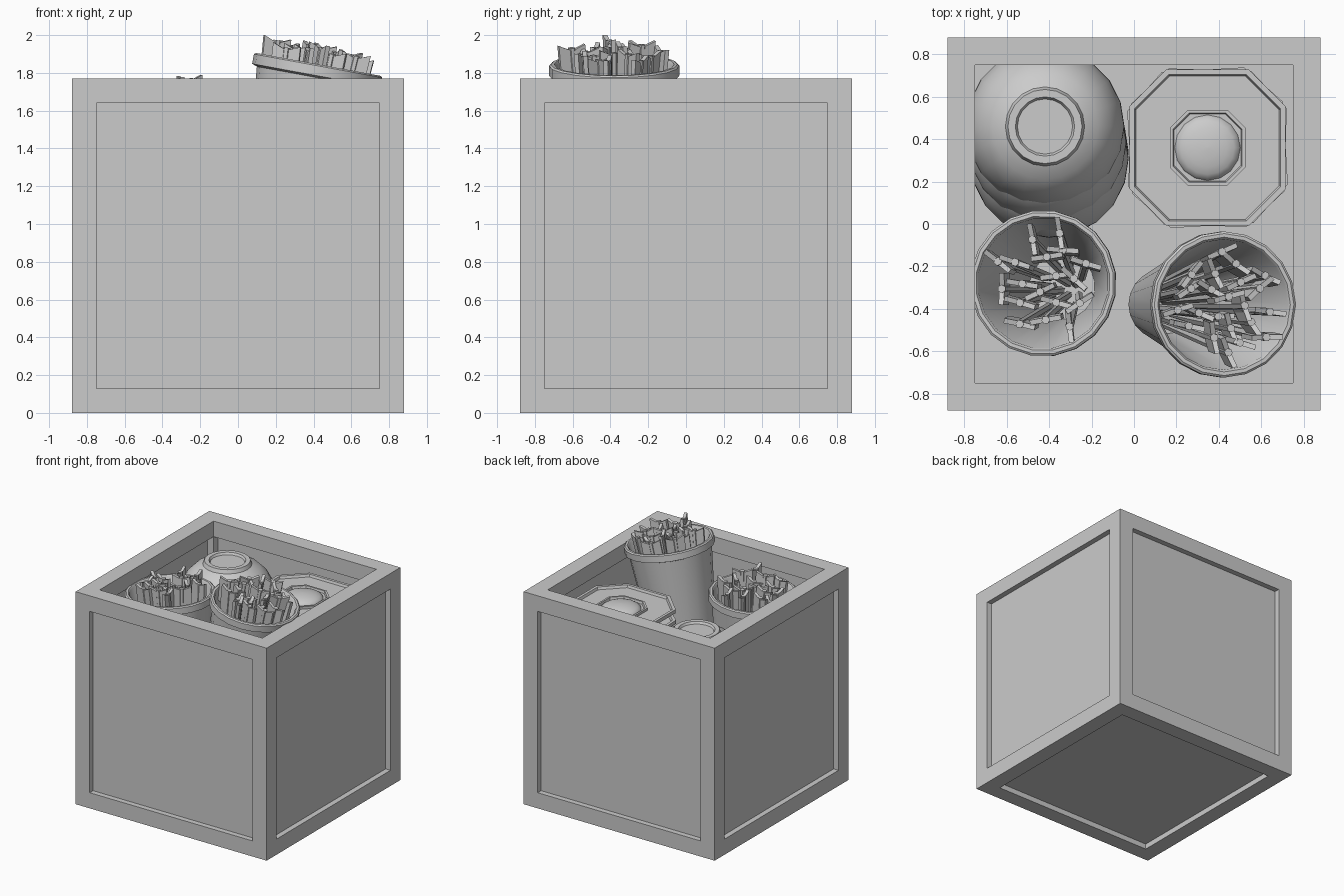
import bpy, bmesh, math, random
from mathutils import Matrix, Vector

if "Cube" in bpy.data.objects:
    bpy.data.objects.remove(bpy.data.objects["Cube"])

random.seed(4)


def make(name, bm, mat=None, smooth=False):
    bmesh.ops.recalc_face_normals(bm, faces=bm.faces)
    me = bpy.data.meshes.new(name)
    bm.to_mesh(me)
    bm.free()
    ob = bpy.data.objects.new(name, me)
    bpy.context.collection.objects.link(ob)
    if mat is not None:
        ob.matrix_world = mat
    if smooth:
        bpy.ops.object.select_all(action='DESELECT')
        ob.select_set(True)
        bpy.context.view_layer.objects.active = ob
        bpy.ops.object.shade_smooth_by_angle(angle=math.radians(35))
    return ob


def add_box(bm, lo, hi):
    lo, hi = Vector(lo), Vector(hi)
    m = Matrix.Translation((lo + hi) / 2) @ Matrix.Diagonal((*(hi - lo), 1))
    bmesh.ops.create_cube(bm, size=1, matrix=m)


def loft(bm, rings, close_ends=True):
    """Skin a list of point rings; cap both ends."""
    vs = [[bm.verts.new(p) for p in r] for r in rings]
    n = len(vs[0])
    for a, b in zip(vs, vs[1:]):
        for i in range(n):
            bm.faces.new((a[i], a[(i + 1) % n], b[(i + 1) % n], b[i]))
    if close_ends:
        bm.faces.new(vs[0])
        bm.faces.new(vs[-1])


def circle(r, z, n=20):
    return [(r * math.cos(2 * math.pi * i / n), r * math.sin(2 * math.pi * i / n), z)
            for i in range(n)]


def octagon(r, z):
    # square with its corners cut off
    c = r * 0.53
    return [(r, -c, z), (r, c, z), (c, r, z), (-c, r, z),
            (-r, c, z), (-r, -c, z), (-c, -r, z), (c, -r, z)]


# crate frame: square beams along all twelve edges
O, I, H, T = 0.88, 0.75, 1.77, 0.13
bm = bmesh.new()
for sx in (-1, 1):
    for sy in (-1, 1):
        x, y = sorted((sx * I, sx * O)), sorted((sy * I, sy * O))
        add_box(bm, (x[0], y[0], 0), (x[1], y[1], H))
for z in (0, H - T):
    for s in (-1, 1):
        a = sorted((s * I, s * O))
        add_box(bm, (-I, a[0], z), (I, a[1], z + T))
        add_box(bm, (a[0], -I, z), (a[1], I, z + T))
make("crate_frame", bm)

# recessed panels on four sides and the bottom
bm = bmesh.new()
for s in (-1, 1):
    a = sorted((s * 0.805, s * 0.835))
    add_box(bm, (-I, a[0], T), (I, a[1], H - T))
    add_box(bm, (a[0], -I, T), (a[1], I, H - T))
add_box(bm, (-I, -I, 0.045), (I, I, 0.075))
make("crate_panels", bm)

# stack of upturned bowls, leaning a little
BOWL = [(.01, -.018), (.13, -.018), (.14, 0), (.175, 0), (.187, -.03), (.25, -.06),
        (.31, -.12), (.352, -.2), (.373, -.29), (.375, -.35),
        (.35, -.35), (.335, -.22), (.27, -.11), (.15, -.06), (.01, -.06)]
for k in range(9):
    bm = bmesh.new()
    loft(bm, [circle(r, z) for r, z in BOWL])
    drop = min(k, 2)
    pos = (-.42 + .01 * drop, .46 - .075 * drop + .03 * (k > 3), 1.645 - .145 * k)
    make(f"bowl_{k + 1}", bm, Matrix.Translation(pos), True)

# stack of octagonal plates with a raised lip and a round central boss
PLATE = [(.01, -.05), (.34, -.05), (.368, -.03), (.368, 0), (.345, 0), (.338, -.02),
         (.178, -.02), (.178, 0), (.163, 0), (.158, -.02), (.01, -.02)]
for k in range(15):
    bm = bmesh.new()
    loft(bm, [octagon(r, z) for r, z in PLATE])
    loft(bm, [circle(.155 * math.cos(t), -.02 + .05 * math.sin(t), 16)
              for t in [i * math.pi / 2 / 5.1 for i in range(6)]])
    turn = 0 if k == 0 else (0.06 if k % 2 else -0.03)
    m = Matrix.Translation((.347, .36, 1.59 - .1 * k)) @ Matrix.Rotation(turn, 4, 'Z')
    make(f"plate_{k + 1}", bm, m, True)


def tub(name, rim, axis, length, r_base, count, low, high):
    """Tapered tub with its rim centre at rim, filled with flat vaned rods."""
    mat = Matrix.Translation(rim) @ Vector(axis).to_track_quat('Z', 'Y').to_matrix().to_4x4()
    R = .325
    k = (R - r_base) / length
    bm = bmesh.new()
    loft(bm, [circle(r, z) for r, z in [
        (.01, -length), (r_base, -length), (R - .07 * k, -.07), (.345, -.06), (.345, -.008),
        (.335, 0), (.318, 0), (.308, -.012), (r_base - .025, -length + .03),
        (.01, -length + .03)]])
    make(name, bm, mat, True)
    bm = bmesh.new()
    for i in range(count):
        # spread the rods in a sunflower pattern
        r = .255 * math.sqrt((i + .5) / count)
        a = i * 2.39996 + random.uniform(-.2, .2)
        h = random.uniform(low, high)
        f = r_base / R * .8
        top = Vector((r * math.cos(a), r * math.sin(a), h))
        base = Vector((top.x * f, top.y * f, -length + .04))
        spin = Matrix.Rotation(random.choice((.4, 1.2, 1.7, 2.2)) + random.uniform(-.3, .3), 3, 'Z')
        d = (top - base).normalized()
        # vane with a shallow notch in its top edge
        w, t = .075, .012
        outline = [(-w, 0), (0, -.03), (w, 0), (w, -.2), (0, -.25), (-w, -.2)]
        loft(bm, [[top + d * z + spin @ Vector((x, s, 0)) for x, z in outline]
                  for s in (-t, t)])
        # thin rod
        loft(bm, [[p + spin @ Vector(c) for c in circle(.02, 0, 6)]
                  for p in (base, top - d * .015)])
    make(name + "_rods", bm, mat)


tub("left_tub", (-.43, -.28, 1.67), (-.06, .01, 1), 1.55, .18, 18, .05, .105)
tub("right_tub", (.425, -.38, 1.845), (.18, 0, .98), 1.6, .165, 22, .06, .112)
